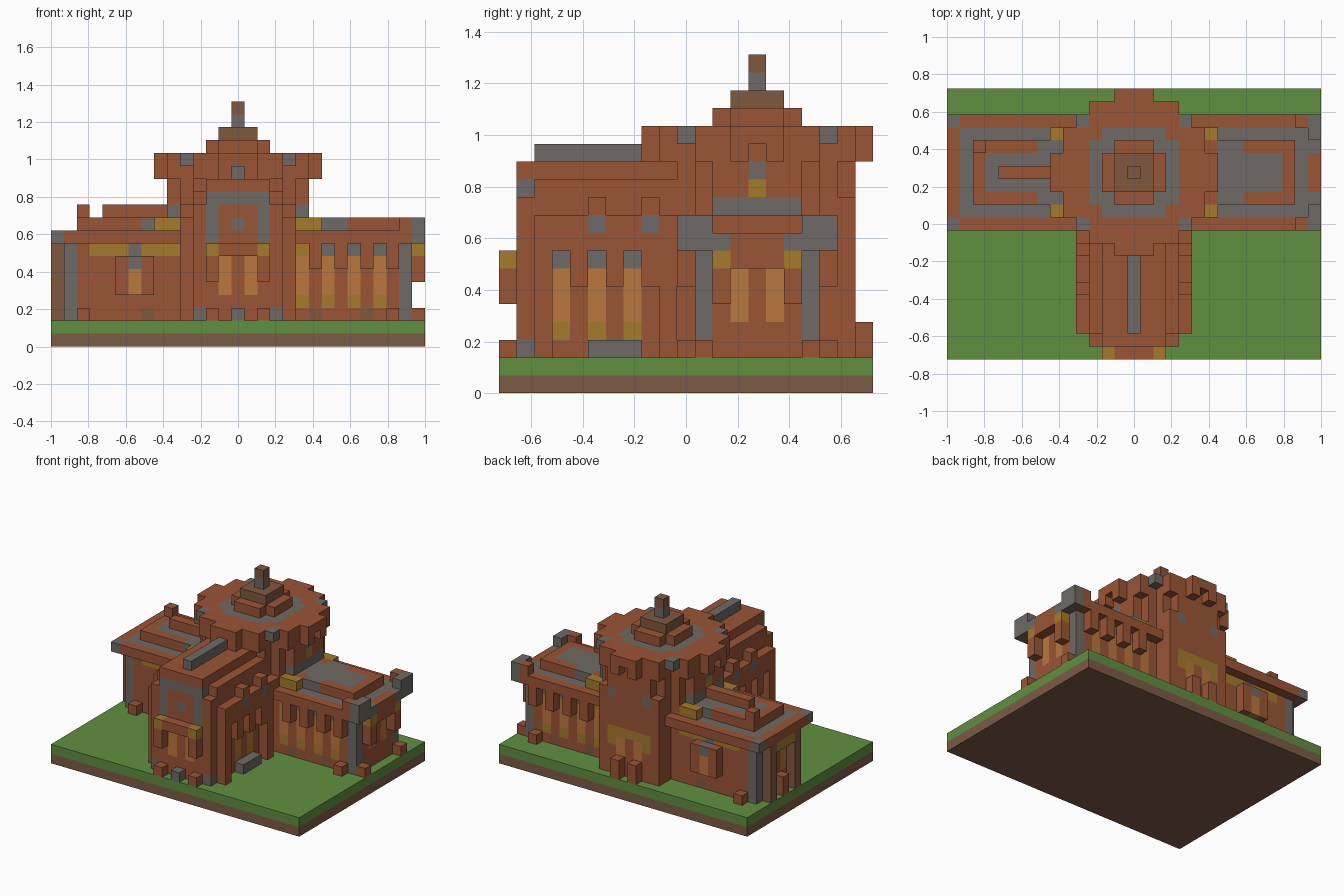
import bpy, bmesh
from mathutils import Vector

cube = bpy.data.objects.get("Cube")
if cube:
    bpy.data.objects.remove(cube)

U = 2 / 29  # edge of one building block


def linear(h):
    c = [int(h[i:i + 2], 16) / 255 for i in (0, 2, 4)]
    return tuple(v / 12.92 if v < 0.04045 else ((v + 0.055) / 1.055) ** 2.4 for v in c) + (1,)


PALETTE = {"brick": "9A5535", "stone": "6E6A66", "grass": "60903F", "earth": "7D5B45",
           "amber": "BB773C", "gold": "A57B2B", "timber": "80583E"}
NAMES = list(PALETTE)
materials = []
for name, code in PALETTE.items():
    m = bpy.data.materials.new(name)
    m.use_nodes = True
    m.diffuse_color = linear(code)
    m.node_tree.nodes["Principled BSDF"].inputs["Base Color"].default_value = linear(code)
    materials.append(m)

cells = {}  # block position -> (part, colour)


def span(v):
    return range(v[0], v[1] + 1) if isinstance(v, tuple) else (v,)


def fill(part, x, y, z, colour="brick"):
    """Fill a box of blocks; each of x, y, z is one index or a (first, last) pair."""
    for i in span(x):
        for j in span(y):
            for k in span(z):
                cells[i, j, k] = (part, colour)


def both(part, x, y, z, colour="brick"):
    """Fill a box and its mirror image across x."""
    fill(part, x, y, z, colour)
    fill(part, (-x[1], -x[0]) if isinstance(x, tuple) else -x, y, z, colour)


def twin(part, x, y, z, colour="brick"):
    """Fill a box and its mirror image across the wings' long axis."""
    fill(part, x, y, z, colour)
    fill(part, x, (8 - y[1], 8 - y[0]) if isinstance(y, tuple) else 8 - y, z, colour)


def disc(part, r, z, colour="brick", inner=-1):
    for i in range(-7, 8):
        for j in range(-7, 8):
            if inner < (i * i + j * j) ** 0.5 <= r:
                fill(part, i, j + 4, z, colour)


# Ground slab
fill("earth_base", (-14, 14), (-10, 10), 0, "earth")
fill("lawn", (-14, 14), (-10, 10), 1, "grass")

# Wings: walls, overhanging cornice and nested roof rings
for s, wing in ((1, "left_wing"), (-1, "right_wing")):
    def sx(a, b):
        return (a, b) if s > 0 else (-b, -a)
    roof = wing + "_roof"
    fill(wing, sx(0, 13), (1, 7), (2, 7))
    fill(roof, sx(0, 14), (0, 8), 8)
    fill(roof, sx(0, 13), (1, 7), 8, "stone")
    fill(roof, sx(0, 12), (2, 6), 9)
    fill(roof, sx(0, 11), (3, 5), 9, "stone")
    twin(roof, s * 14, 0, 8, "stone")
    twin(roof, sx(5, 6), 1, 9, "gold")
    twin(wing, s * 13, 1, (2, 7), "stone")

# Left wing: arcade with brackets under the cornice
for x in (5, 7, 9, 11):
    twin("left_wing", x, 1, (3, 6), "amber")
    twin("left_wing", x, 1, 3, "gold")
    twin("left_wing", x, 1, 7, "gold" if x == 5 else "stone")
    twin("left_wing_brackets", x + 1, 0, (6, 7))
    twin("left_wing_brackets", x + 1, 1, 2, "timber" if x % 4 == 1 else "brick")
twin("left_wing_plinths", 12, 0, 2)
twin("left_wing_plinths", 14, 1, 2)
twin("left_wing_roof", 13, 0, 9)
twin("left_wing_roof", 14, (0, 1), 9, "stone")
twin("left_wing_roof", (7, 8), 2, 9, "stone")

# Left wing: end portal
twin("left_portal", 14, 2, (5, 6))
twin("left_portal", 14, 2, 7, "gold")
twin("left_portal", 13, 3, (4, 6), "amber")
fill("left_portal", 14, (3, 5), 7)
twin("left_portal", 14, (1, 2), 8, "stone")

# Right wing: framed window, gold frieze, corner posts and roof ridge
twin("right_wing", (-11, -5), 1, 7, "gold")
twin("right_window", (-9, -7), 0, (4, 6))
twin("right_window", -8, 0, (4, 5), "amber")
twin("right_window", -8, 0, 6, "stone")
twin("right_window", -8, 1, 7, "stone")
twin("right_wing_plinths", -12, 0, 2)
twin("right_wing_plinths", -7, 1, 2, "timber")
twin("right_wing_posts", -14, 2, (2, 7), "timber")
twin("right_wing_posts", -13, 3, (4, 6), "amber")
fill("right_wing_posts", -14, 4, (2, 3))
fill("right_wing_posts", -14, (3, 5), 7, "gold")
fill("right_wing_roof", (-10, -5), 4, 10)
fill("right_wing_roof", -12, 6, 10)
twin("right_wing_roof", (-7, -5), 2, 9, "stone")

# Nave: stepped body with a stone ridge
fill("nave", (-3, 3), (-9, 3), (2, 10))
fill("nave_roof", (-3, 3), (-8, 3), 11)
fill("nave_roof", (-2, 2), (-9, 3), (11, 12))
fill("nave_roof", 0, (-8, -3), 13, "stone")
both("nave_cornice", 4, (-8, 3), (8, 9))
for y in (-5, -2):
    both("nave_cornice", 4, y, 9, "stone")
    both("nave_cornice", 4, y, 10)
for y in (-8, -1):
    both("nave_buttresses", 4, y, (2, 7))
for y in (-7, -5, -3, -1):
    both("nave", 3, y, (4, 6), "amber")
    both("nave", 3, y, 3, "gold")
    both("nave", 3, y, 7, "stone")
for y in (-6, -4, -2):
    both("nave_brackets", 4, y, (6, 7))
both("nave_plinths", 4, (-5, -3), 2, "stone")
both("nave", 3, -9, 2, "stone")

# Front facade: gable arch, twin windows and porch
for x in (-2, 2):
    fill("facade", x, -9, (8, 11), "stone")
fill("facade", (-1, 1), -9, 11, "stone")
fill("facade", 0, -9, (10, 11), "stone")
fill("facade", 0, -9, 9, "stone")
fill("facade", 0, -9, 10, "brick")
both("facade", 1, -9, (4, 6), "amber")
both("porch", 2, -10, (5, 6))
fill("porch", (-2, 2), -10, 7)
both("porch", 2, -10, 7, "gold")
both("porch_plinths", 2, -10, 2)
fill("porch_plinths", 0, -10, 2, "stone")

# Rotunda: drum, painted rear bay and gallery windows
disc("drum", 5.4, (2, 12))
disc("drum", 5.4, 10, "stone", 5.2)
for x in (-5, 5):
    fill("drum", x, (3, 5), 10, "stone")
    fill("drum", x, 4, 11, "gold")
    fill("drum", x, 4, 12, "stone")
fill("rear_bay", (-2, 2), 9, 6, "gold")
both("rear_bay", 2, 9, 5, "gold")
both("rear_bay", 1, 9, (3, 5), "amber")
both("rear_buttresses", 3, 9, (2, 10))
both("rear_plinths", 1, 10, (2, 3))

# Wide crown with dentils under its rim
disc("crown", 5.6, 13)
disc("crown", 6.3, 14)
disc("crown", 3.7, 14, "stone", 2.3)
for a, b in ((6, 1), (5, 3), (3, 5), (1, 6)):
    for sy in (-1, 1):
        both("dentils", a, 4 + sy * b, 13)
        both("crown", 4, 4 + sy * 4, 14, "stone")

# Finial
disc("finial", 2.3, 15)
disc("finial", 1.5, 16, "timber")
fill("finial", 0, 4, 17, "stone")
fill("finial", 0, 4, 18, "timber")

# Turn each part's exposed block faces into a mesh object
AXES = [Vector(v) for v in ((1, 0, 0), (0, 1, 0), (0, 0, 1))]
for part in dict.fromkeys(p for p, c in cells.values()):
    bm = bmesh.new()
    for pos, (owner, colour) in cells.items():
        if owner != part:
            continue
        mid = Vector(pos) + Vector((0, 0, 0.5))
        for a in range(3):
            for s in (-1, 1):
                n = AXES[a] * s
                if tuple(int(v) for v in Vector(pos) + n) in cells:
                    continue
                u, w = AXES[(a + 1) % 3] / 2, AXES[(a + 2) % 3] * s / 2
                ring = (-u - w, u - w, u + w, w - u)
                face = bm.faces.new([bm.verts.new((mid + n / 2 + d) * U) for d in ring])
                face.material_index = NAMES.index(colour)
    bmesh.ops.remove_doubles(bm, verts=bm.verts, dist=U / 100)
    mesh = bpy.data.meshes.new(part)
    bm.to_mesh(mesh)
    bm.free()
    for m in materials:
        mesh.materials.append(m)
    bpy.context.collection.objects.link(bpy.data.objects.new(part, mesh))
